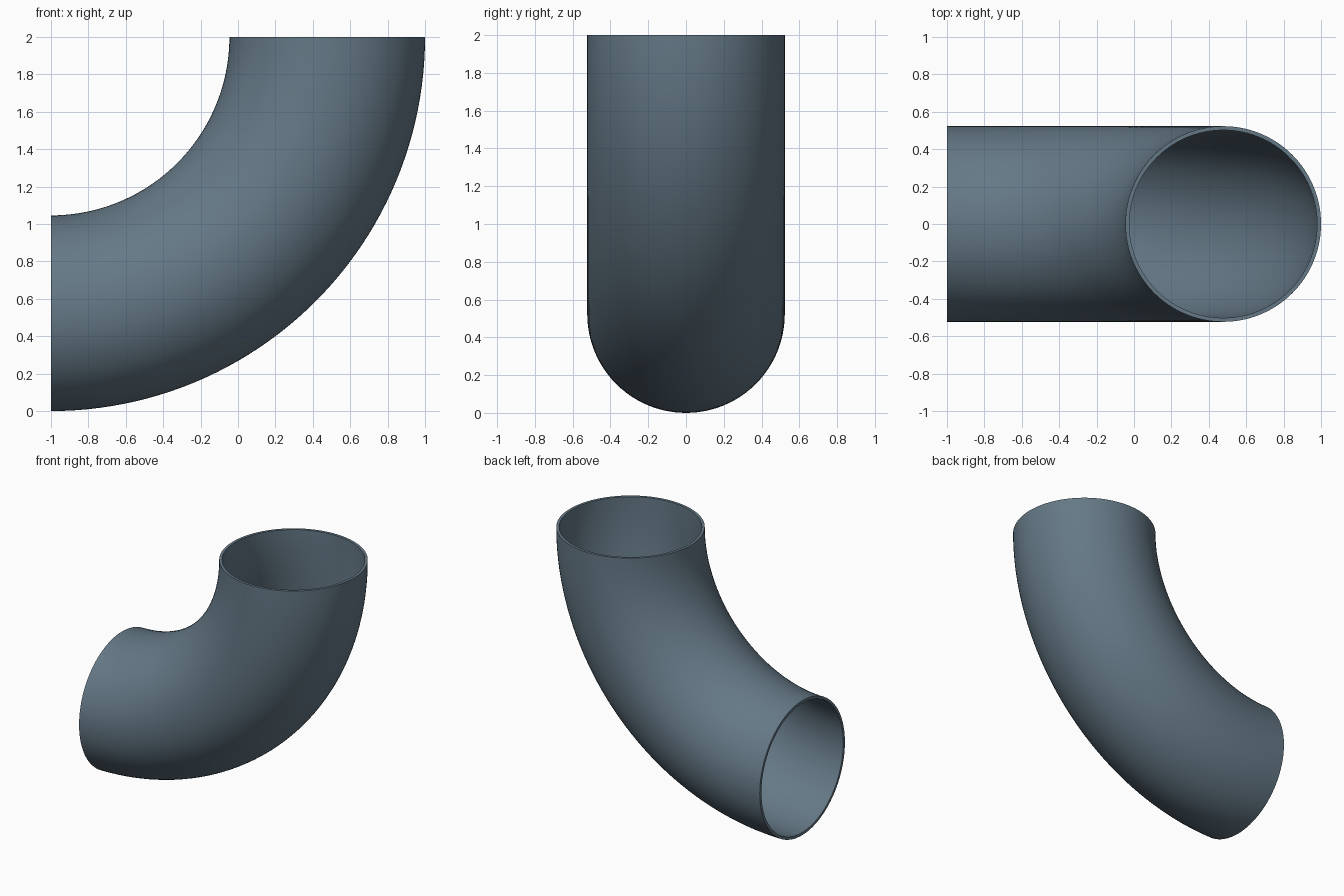
import bpy, bmesh
from math import sin, cos, pi, radians

if "Cube" in bpy.data.objects:
    bpy.data.objects.remove(bpy.data.objects["Cube"])

BEND = 1.477      # bend centreline radius
OUTER = 0.523     # pipe outer radius
INNER = 0.502     # pipe bore radius
STEPS, SIDES = 48, 96

bm = bmesh.new()


def ring(radius, a):
    """Circle of vertices at bend angle a, around the bend centre (-1, 0, 2)."""
    verts = []
    for j in range(SIDES):
        t = 2 * pi * j / SIDES
        rho = BEND + radius * cos(t)
        verts.append(bm.verts.new((-1 + rho * sin(a), radius * sin(t), 2 - rho * cos(a))))
    return verts


def bridge(a, b):
    for j in range(SIDES):
        k = (j + 1) % SIDES
        bm.faces.new((a[j], a[k], b[k], b[j]))


# outer wall and bore, swept through a quarter turn
walls = []
for radius in (OUTER, INNER):
    rings = [ring(radius, pi / 2 * i / STEPS) for i in range(STEPS + 1)]
    for a, b in zip(rings, rings[1:]):
        bridge(a, b)
    walls.append(rings)

# flat annular rims at both open ends
for end in (0, -1):
    bridge(walls[0][end], walls[1][end])

bmesh.ops.recalc_face_normals(bm, faces=bm.faces)
mesh = bpy.data.meshes.new("pipe_elbow")
bm.to_mesh(mesh)
bm.free()

elbow = bpy.data.objects.new("pipe_elbow", mesh)
bpy.context.collection.objects.link(elbow)
bpy.context.view_layer.objects.active = elbow
elbow.select_set(True)
bpy.ops.object.shade_smooth_by_angle(angle=radians(30))

# blue-grey steel
mat = bpy.data.materials.new("blue_grey_steel")
mat.diffuse_color = (0.13, 0.19, 0.24, 1)
mat.use_nodes = True
mat.node_tree.nodes["Principled BSDF"].inputs["Base Color"].default_value = mat.diffuse_color
mesh.materials.append(mat)
